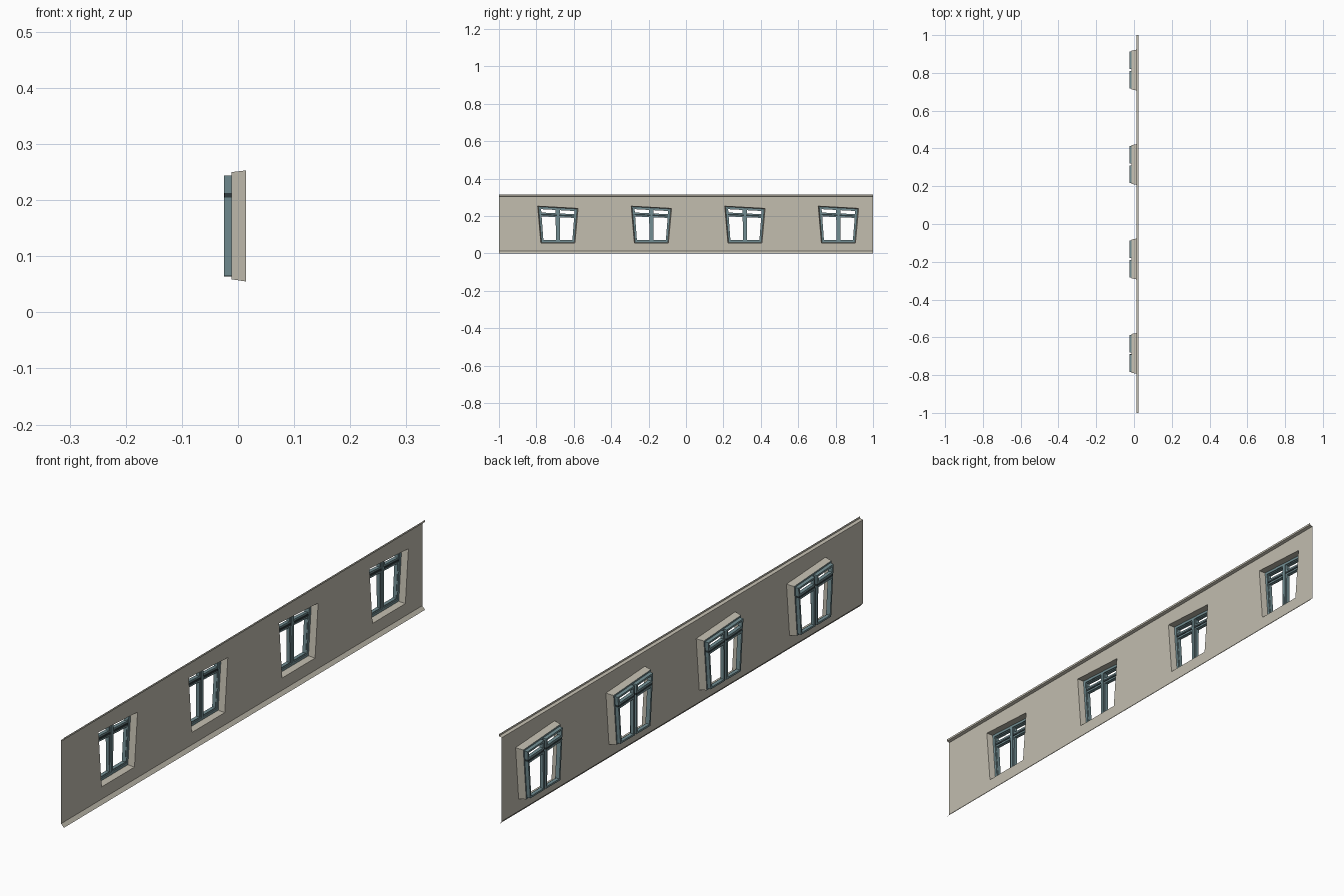
import bpy
import bmesh

cube = bpy.data.objects.get("Cube")
if cube:
    bpy.data.objects.remove(cube, do_unlink=True)


def make_material(name, rgb):
    mat = bpy.data.materials.new(name)
    mat.use_nodes = True
    mat.diffuse_color = (*rgb, 1)
    mat.node_tree.nodes["Principled BSDF"].inputs["Base Color"].default_value = (*rgb, 1)
    return mat


plaster = make_material("beige plaster", (0.54, 0.51, 0.43))
teal = make_material("grey teal paint", (0.17, 0.27, 0.29))
dark = make_material("dark seal", (0.03, 0.045, 0.05))

WALL_X, BACK_X, SASH_X = 0.0145, -0.012, -0.025
WALL_LOW, WALL_HIGH = 0.012, 0.305
CENTRES = [-0.685 + 0.5 * i for i in range(4)]

# Crooked window outlines (offset along the wall, height), starting bottom left
OUTER = [(-0.091, 0.055), (0.091, 0.055), (0.108, 0.241), (-0.108, 0.253)]
INNER = [(-0.087, 0.059), (0.087, 0.059), (0.103, 0.238), (-0.103, 0.250)]


def finish(name, bm, mat):
    mesh = bpy.data.meshes.new(name)
    bm.to_mesh(mesh)
    bm.free()
    mesh.materials.append(mat)
    obj = bpy.data.objects.new(name, mesh)
    bpy.context.collection.objects.link(obj)
    return obj


def bridge(bm, loop_a, loop_b):
    """Quads between two closed loops of vertices."""
    n = len(loop_a)
    for i in range(n):
        j = (i + 1) % n
        bm.faces.new((loop_a[i], loop_a[j], loop_b[j], loop_b[i]))


def add_loop(bm, x, yz):
    return [bm.verts.new((x, y, z)) for y, z in yz]


def at(u, v, centre):
    """Point inside the crooked opening, u across and v up."""
    (y0, z0), (y1, z1), (y2, z2), (y3, z3) = INNER
    y = (1 - v) * ((1 - u) * y0 + u * y1) + v * ((1 - u) * y3 + u * y2)
    z = (1 - v) * ((1 - u) * z0 + u * z1) + v * ((1 - u) * z3 + u * z2)
    return centre + y, z


def patch(u0, v0, u1, v1, centre):
    return [at(u, v, centre) for u, v in ((u0, v0), (u1, v0), (u1, v1), (u0, v1))]


def add_bar(bm, rect, centre, x0, x1):
    a = add_loop(bm, x0, patch(*rect, centre))
    b = add_loop(bm, x1, patch(*rect, centre))
    bridge(bm, a, b)
    bm.faces.new(a[::-1])
    bm.faces.new(b)


def add_ring(bm, rect, width, centre, x0, x1):
    u0, v0, u1, v1 = rect
    small = (u0 + width, v0 + width, u1 - width, v1 - width)
    loops = [add_loop(bm, x, patch(*r, centre))
             for x, r in ((x0, rect), (x1, rect), (x1, small), (x0, small))]
    for i in range(4):
        bridge(bm, loops[i], loops[(i + 1) % 4])


# Wall sheet: one bay around each window
bm = bmesh.new()
bounds = [-1] + [c + 0.25 for c in CENTRES[:-1]] + [1]
for i, c in enumerate(CENTRES):
    lo, hi = bounds[i], bounds[i + 1]
    edge = add_loop(bm, WALL_X, [(lo, WALL_LOW), (hi, WALL_LOW), (hi, WALL_HIGH), (lo, WALL_HIGH)])
    hole = add_loop(bm, WALL_X, [(c + y, z) for y, z in OUTER])
    bridge(bm, edge, hole)
bmesh.ops.remove_doubles(bm, verts=bm.verts, dist=0.0001)
finish("wall", bm, plaster)


# Thin trims along the wall's upper and lower edges
def trim(name, profile):
    bm = bmesh.new()
    ends = [[bm.verts.new((x, y, z)) for x, z in profile] for y in (-1, 1)]
    for i in range(len(profile) - 1):
        bm.faces.new((ends[0][i], ends[1][i], ends[1][i + 1], ends[0][i + 1]))
    finish(name, bm, plaster)


trim("top_cornice", [(WALL_X, WALL_HIGH), (0.025, 0.308), (0.025, 0.315)])
trim("base_flare", [(0.025, 0), (WALL_X, WALL_LOW)])

# Windows
for n, c in enumerate(CENTRES, 1):
    bm = bmesh.new()
    bridge(bm, add_loop(bm, WALL_X, [(c + y, z) for y, z in OUTER]),
           add_loop(bm, BACK_X, [(c + y, z) for y, z in INNER]))
    finish(f"window_reveal_{n}", bm, plaster)

    # Fixed frame with its centre mullion
    bm = bmesh.new()
    add_ring(bm, (0, 0, 1, 1), 0.05, c, BACK_X, -0.008)
    add_bar(bm, (0.47, 0.05, 0.53, 0.95), c, BACK_X, -0.008)
    bmesh.ops.recalc_face_normals(bm, faces=bm.faces)
    finish(f"window_frame_{n}", bm, teal)

    # Two tall sashes below two short ones
    bm = bmesh.new()
    for u0, u1 in ((0.025, 0.475), (0.525, 0.975)):
        for v0, v1 in ((0.03, 0.765), (0.805, 0.97)):
            add_ring(bm, (u0, v0, u1, v1), 0.035, c, SASH_X, BACK_X)
    bmesh.ops.recalc_face_normals(bm, faces=bm.faces)
    finish(f"window_sashes_{n}", bm, teal)

    # Dark transom strips between the upper and lower sashes
    bm = bmesh.new()
    for u0, u1 in ((0.03, 0.475), (0.525, 0.97)):
        add_bar(bm, (u0, 0.765, u1, 0.805), c, -0.0245, -0.01)
    bmesh.ops.recalc_face_normals(bm, faces=bm.faces)
    finish(f"window_transom_{n}", bm, dark)
